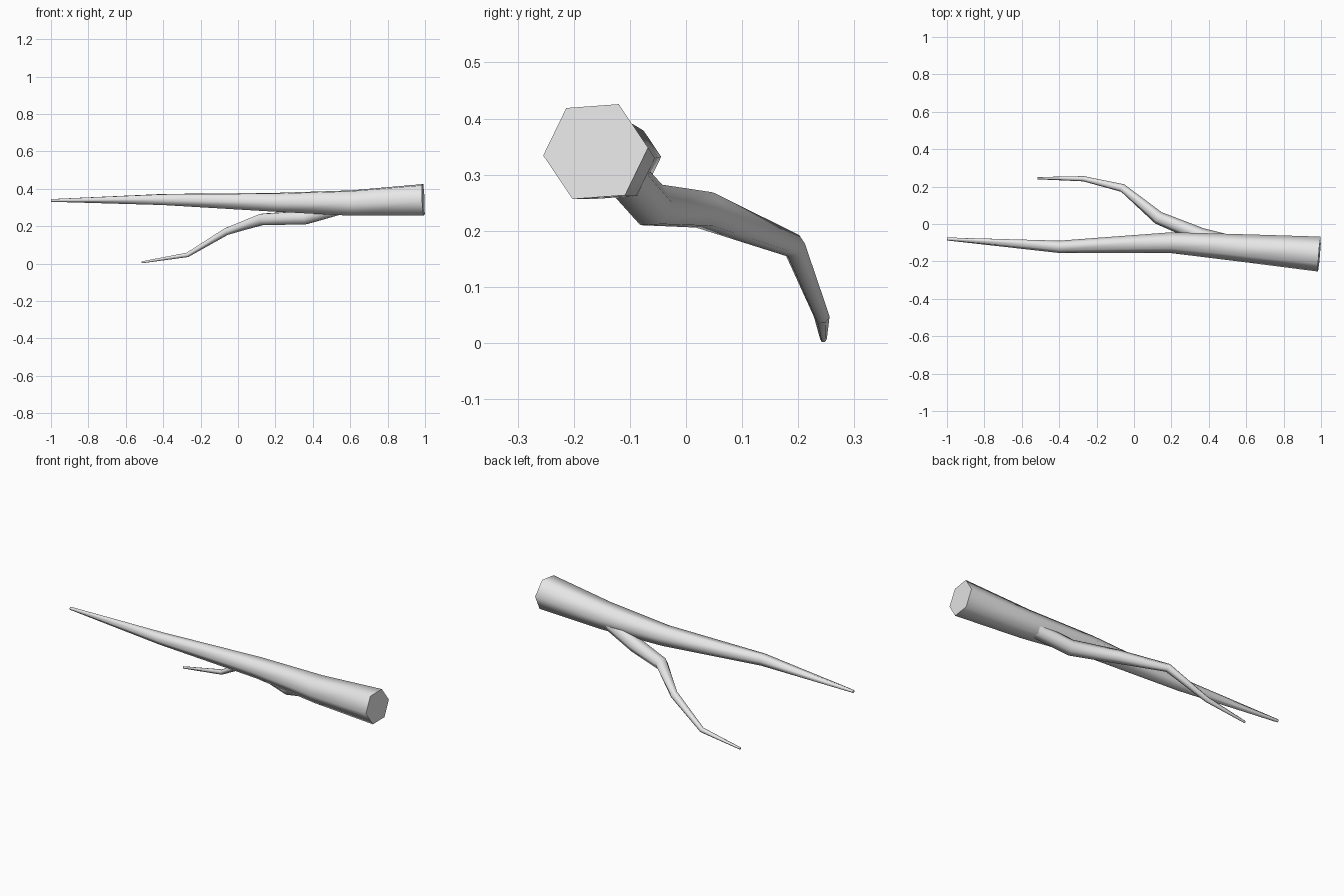
import bpy
import bmesh
from math import cos, sin, pi, radians
from mathutils import Vector

cube = bpy.data.objects.get("Cube")
if cube:
    bpy.data.objects.remove(cube, do_unlink=True)

SIDES = 6

# Single plain grey for the whole branch
grey = bpy.data.materials.new("plain_grey")
grey.use_nodes = True
grey.diffuse_color = (0.8, 0.8, 0.8, 1)
grey.node_tree.nodes["Principled BSDF"].inputs["Base Color"].default_value = (0.8, 0.8, 0.8, 1)


def tapered_limb(name, path, twist=0.0):
    """Six-sided capped tube through (x, y, z, radius) points."""
    bm = bmesh.new()
    points = [Vector(p[:3]) for p in path]
    rings = []
    for i, centre in enumerate(points):
        tangent = Vector()
        if i > 0:
            tangent += (centre - points[i - 1]).normalized()
        if i < len(points) - 1:
            tangent += (points[i + 1] - centre).normalized()
        tangent.normalize()
        side = Vector((0, 1, 0))
        side = (side - tangent * side.dot(tangent)).normalized()
        up = side.cross(tangent)
        if up.z < 0:
            up.negate()
        angles = [twist + 2 * pi * k / SIDES for k in range(SIDES)]
        rings.append([bm.verts.new(centre + (side * cos(a) + up * sin(a)) * path[i][3])
                      for a in angles])
    for a, b in zip(rings, rings[1:]):
        for k in range(SIDES):
            n = (k + 1) % SIDES
            bm.faces.new((a[k], a[n], b[n], b[k]))
    bm.faces.new(rings[0])
    bm.faces.new(rings[-1])
    bmesh.ops.recalc_face_normals(bm, faces=bm.faces)
    mesh = bpy.data.meshes.new(name)
    bm.to_mesh(mesh)
    bm.free()
    mesh.materials.append(grey)
    obj = bpy.data.objects.new(name, mesh)
    bpy.context.collection.objects.link(obj)
    # Smooth around the sides, crisp at the cut ends
    bpy.ops.object.select_all(action="DESELECT")
    obj.select_set(True)
    bpy.context.view_layer.objects.active = obj
    bpy.ops.object.shade_smooth_by_angle(angle=radians(75))
    return obj


# Main limb, from the thick cut end to the thin tip
tapered_limb("main_branch", [
    (0.991, -0.161, 0.341, 0.094),
    (0.60, -0.130, 0.324, 0.075),
    (0.20, -0.100, 0.328, 0.056),
    (-0.40, -0.122, 0.343, 0.033),
    (-1.0, -0.080, 0.338, 0.008),
], twist=radians(4))

# Crooked side twig, rooted inside the main limb
tapered_limb("side_twig", [
    (0.57, -0.115, 0.305, 0.041),
    (0.36, -0.062, 0.246, 0.041),
    (0.13, 0.033, 0.237, 0.035),
    (-0.06, 0.192, 0.173, 0.022),
    (-0.27, 0.242, 0.047, 0.014),
    (-0.515, 0.245, 0.007, 0.006),
])
